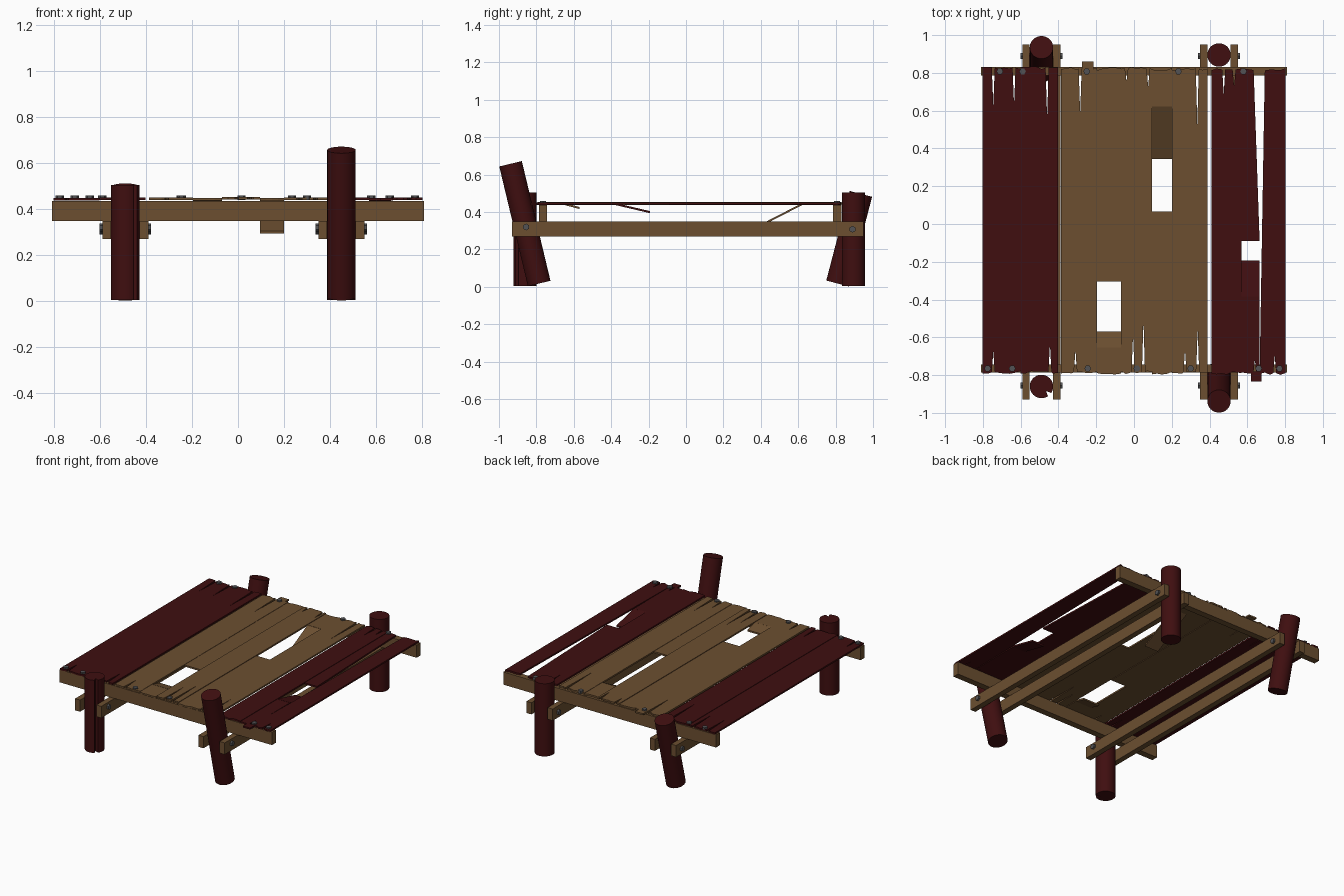
import bpy, bmesh, math, random
from mathutils import Vector

random.seed(4)
if "Cube" in bpy.data.objects:
    bpy.data.objects.remove(bpy.data.objects["Cube"])


def material(name, rgb):
    m = bpy.data.materials.new(name)
    m.use_nodes = True
    m.diffuse_color = (*rgb, 1)
    m.node_tree.nodes["Principled BSDF"].inputs["Base Color"].default_value = (*rgb, 1)
    return m


RED = material("dark red wood", (0.05, 0.0045, 0.005))
TAN = material("brown wood", (0.15, 0.078, 0.03))
IRON = material("grey iron", (0.085, 0.085, 0.09))


def finish(name, bm, mat, smooth=False):
    bmesh.ops.recalc_face_normals(bm, faces=bm.faces)
    mesh = bpy.data.meshes.new(name)
    bm.to_mesh(mesh)
    bm.free()
    mesh.materials.append(mat)
    ob = bpy.data.objects.new(name, mesh)
    bpy.context.collection.objects.link(ob)
    if smooth:
        bpy.ops.object.select_all(action='DESELECT')
        ob.select_set(True)
        bpy.context.view_layer.objects.active = ob
        bpy.ops.object.shade_smooth_by_angle(angle=math.radians(35))
    return ob


def prism(name, points, shift, mat, smooth=False):
    """Close a flat outline and extrude it along a vector."""
    bm = bmesh.new()
    face = bm.faces.new([bm.verts.new(p) for p in points])
    out = bmesh.ops.extrude_face_region(bm, geom=[face])
    verts = [v for v in out["geom"] if isinstance(v, bmesh.types.BMVert)]
    bmesh.ops.translate(bm, verts=verts, vec=shift)
    return finish(name, bm, mat, smooth)


def box(name, x0, x1, y0, y1, z0, z1, mat):
    return prism(name, [(x0, y0, z0), (x1, y0, z0), (x1, y1, z0), (x0, y1, z0)],
                 (0, 0, z1 - z0), mat)


def rod(name, start, end, radius, sides, mat, groove=None):
    """Cylinder between two points, with an optional split along its side."""
    start, end = Vector(start), Vector(end)
    turn = Vector((0, 0, 1)).rotation_difference(end - start)
    points = []
    for i in range(sides):
        a = math.tau * i / sides
        r = radius * 0.55 if i == groove else radius
        points.append(start + turn @ Vector((r * math.cos(a), r * math.sin(a), 0)))
    return prism(name, points, end - start, mat, sides > 8)


# Posts: two upright, two leaning outward
rod("front_right_post", (-0.49, -0.86, 0.005), (-0.49, -0.86, 0.505), 0.062, 32, RED, groove=28)
rod("front_left_post", (0.45, -0.785, 0.018), (0.45, -0.938, 0.658), 0.062, 32, RED)
rod("back_right_post", (-0.49, 0.81, 0.018), (-0.49, 0.935, 0.497), 0.062, 32, RED)
rod("back_left_post", (0.45, 0.895, 0.005), (0.45, 0.895, 0.505), 0.062, 32, RED)

# Paired long beams clamping the posts, with bolts on their outer faces
for side, cx in (("right", -0.49), ("left", 0.45)):
    for s, place in ((-1, "a"), (1, "b")):
        xa, xb = sorted((cx + s * 0.062, cx + s * 0.1))
        box(f"{side}_long_beam_{place}", xa, xb, -0.93, 0.95, 0.27, 0.35, TAN)
        for y, z in ((-0.855, 0.32), (0.89, 0.308)):
            rod("beam_bolt", (cx + s * 0.095, y, z), (cx + s * 0.112, y, z), 0.018, 6, IRON)

# Cross beams under the deck
box("front_cross_beam", -0.81, 0.81, -0.787, -0.743, 0.35, 0.437, TAN)
box("back_cross_beam", -0.81, 0.81, 0.787, 0.831, 0.35, 0.437, TAN)

# Splits in the board ends: position and depth
BACK_SPLITS = [(-0.745, 0.2), (-0.635, 0.2), (-0.46, 0.27), (-0.285, 0.24), (-0.04, 0.07),
               (0.075, 0.1), (0.335, 0.3), (0.475, 0.13), (0.53, 0.09), (0.655, 0.11)]
FRONT_SPLITS = [(-0.745, 0.11), (-0.445, 0.15), (-0.31, 0.12), (-0.005, 0.2), (0.05, 0.28),
                (0.27, 0.12), (0.337, 0.23), (0.64, 0.07), (0.745, 0.09)]
THICK = 0.011


def end_edge(x0, x1, y, splits, inward):
    """Ragged end of a board, from x0 to x1."""
    n = max(3, round((x1 - x0) / 0.028))
    pts = []
    for i in range(n + 1):
        x = x0 + (x1 - x0) * i / n
        if not any(abs(x - sx) < 0.014 for sx, d in splits):
            pts.append((x, y + random.uniform(-0.009, 0.007)))
    for sx, depth in splits:
        if x0 + 0.012 < sx < x1 - 0.012:
            pts += [(sx - 0.008, y), (sx, y + inward * depth), (sx + 0.008, y)]
    return sorted(pts)


def board(name, x0, x1, y0, y1, z, mat, ragged_front=True, ragged_back=True):
    front = end_edge(x0, x1, y0, FRONT_SPLITS, 1) if ragged_front else [(x0, y0), (x1, y0)]
    back = end_edge(x0, x1, y1, BACK_SPLITS, -1) if ragged_back else [(x0, y1), (x1, y1)]
    prism(name, [(x, y, z) for x, y in front + back[::-1]], (0, 0, THICK), mat)


def broken_board(name, x0, x1, gap, z, mat):
    """Board with a missing stretch between two gap positions."""
    board(name + "_front", x0, x1, -0.79, gap[0], z, mat, ragged_back=False)
    board(name + "_back", x0, x1, gap[1], 0.822, z, mat, ragged_front=False)


def hanging(name, x0, x1, ya, za, yb, zb, mat):
    """Snapped piece sloping down from the deck."""
    prism(name, [(x0, ya, za), (x1, ya, za), (x1, yb, zb), (x0, yb, zb)],
          (0, 0, THICK), mat)


# Red side boards
board("right_red_board_a", -0.802, -0.602, -0.785, 0.828, 0.438, RED)
board("right_red_board_b", -0.602, -0.402, -0.785, 0.828, 0.441, RED)
board("left_red_board_a", 0.41, 0.57, -0.79, 0.818, 0.441, RED)
broken_board("left_red_board_b", 0.57, 0.665, (-0.38, -0.09), 0.438, RED)
board("left_red_board_c", 0.665, 0.802, -0.79, 0.818, 0.44, RED)
box("left_red_splinter", 0.62, 0.675, -0.833, -0.78, 0.438, 0.449, RED)

# Brown middle boards
board("brown_board_a", -0.387, -0.195, -0.785, 0.824, 0.44, TAN)
broken_board("brown_board_b", -0.195, -0.07, (-0.65, -0.305), 0.438, TAN)
board("brown_board_c", -0.07, 0.095, -0.785, 0.824, 0.442, TAN)
broken_board("brown_board_d", 0.095, 0.2, (0.065, 0.62), 0.438, TAN)
board("brown_board_e", 0.2, 0.39, -0.785, 0.824, 0.44, TAN)
box("brown_splinter", -0.275, -0.215, 0.81, 0.86, 0.44, 0.451, TAN)

# Snapped pieces hanging into the holes
hanging("left_red_snapped_piece", 0.57, 0.665, -0.385, 0.439, -0.193, 0.394, RED)
hanging("brown_snapped_piece_front", -0.195, -0.07, -0.655, 0.439, -0.57, 0.416, TAN)
hanging("brown_snapped_piece_back", 0.095, 0.2, 0.625, 0.439, 0.345, 0.295, TAN)

# Bolts holding the deck to the cross beams
for y, xs in ((0.808, (-0.71, -0.59, -0.25, 0.235, 0.58)),
              (-0.765, (-0.775, -0.645, -0.245, 0.015, 0.3, 0.66, 0.77))):
    for x in xs:
        rod("deck_bolt", (x, y, 0.44), (x, y, 0.459), 0.018, 6, IRON)
